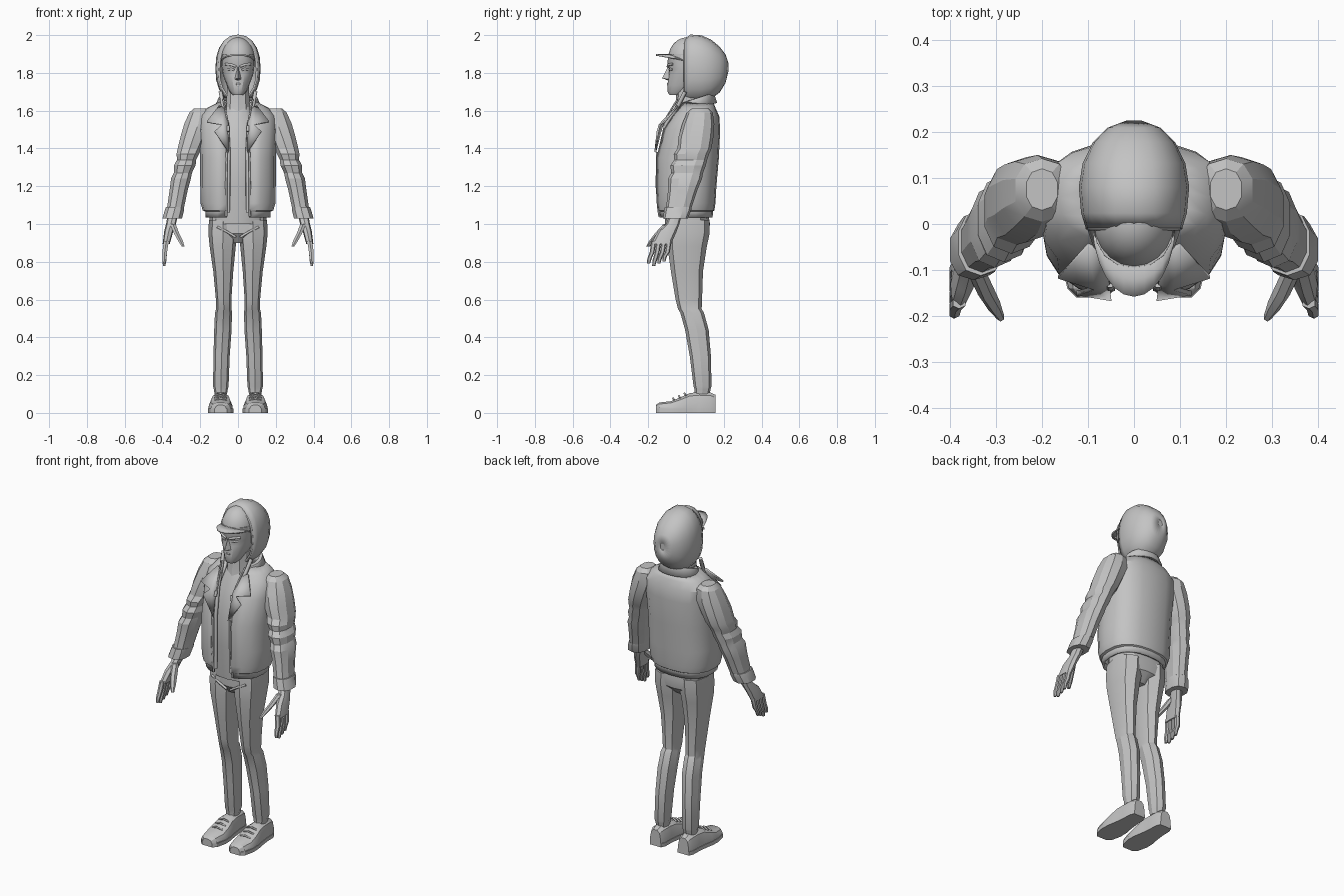
import bpy
import bmesh
from math import sin, cos, pi, asin, copysign, radians
from mathutils import Vector

default = bpy.data.objects.get("Cube")
if default:
    bpy.data.objects.remove(default, do_unlink=True)

grey = bpy.data.materials.new("plain grey")
grey.use_nodes = True
colour = (0.55, 0.55, 0.55, 1)
grey.diffuse_color = colour
grey.node_tree.nodes["Principled BSDF"].inputs["Base Color"].default_value = colour


def add_mesh(name, verts, faces, thickness=0, angle=28):
    """Make an object with outward normals, sharp creases and optional thickness."""
    bm = bmesh.new()
    made = [bm.verts.new(v) for v in verts]
    for face in faces:
        bm.faces.new([made[i] for i in face])
    bmesh.ops.recalc_face_normals(bm, faces=bm.faces)
    for face in bm.faces:
        face.smooth = True
    mesh = bpy.data.meshes.new(name)
    bm.to_mesh(mesh)
    bm.free()
    mesh.set_sharp_from_angle(angle=radians(angle))
    mesh.materials.append(grey)
    obj = bpy.data.objects.new(name, mesh)
    bpy.context.collection.objects.link(obj)
    if thickness:
        solid = obj.modifiers.new("thickness", 'SOLIDIFY')
        solid.thickness = thickness
        solid.offset = 0
    return obj


def loft(name, rings, closed=True, caps=True, thickness=0, angle=28):
    """Skin a list of equal-length point rings."""
    n = len(rings[0])
    verts = [p for ring in rings for p in ring]
    faces = []
    for r in range(len(rings) - 1):
        for i in range(n if closed else n - 1):
            j = (i + 1) % n
            faces.append((r * n + i, r * n + j, r * n + n + j, r * n + n + i))
    if closed and caps:
        faces.append(range(n))
        faces.append(range(len(verts) - n, len(verts)))
    return add_mesh(name, verts, faces, thickness, angle)


def bend(value, power):
    return copysign(abs(value) ** (2 / power), value)


def ring(row, n, power=2.3, side=1, gap=0):
    """Rounded level outline; row is height, centre x, half width, front y, back y."""
    z, cx, rx, front, back = row
    cy, ry = (front + back) / 2, (back - front) / 2
    if gap:
        start = asin(min(1, gap / rx) ** (power / 2))
        angles = [start + (2 * pi - 2 * start) * i / (n - 1) for i in range(n)]
    else:
        angles = [2 * pi * i / n for i in range(n)]
    return [Vector((side * (cx + rx * bend(sin(a), power)),
                    cy - ry * bend(cos(a), power), z)) for a in angles]


def stack(name, rows, n=12, power=2.3, side=1, angle=28):
    return loft(name, [ring(row, n, power, side) for row in rows], angle=angle)


def cord(name, points, radius, side=1):
    """Round cord through a few points."""
    curve = bpy.data.curves.new(name, 'CURVE')
    curve.dimensions = '3D'
    curve.bevel_depth = radius
    curve.bevel_resolution = 1
    curve.use_fill_caps = True
    line = curve.splines.new('POLY')
    line.points.add(len(points) - 1)
    for point, (x, y, z) in zip(line.points, points):
        point.co = (side * x, y, z, 1)
    curve.materials.append(grey)
    obj = bpy.data.objects.new(name, curve)
    bpy.context.collection.objects.link(obj)


# Head, neck and shirt
stack("head", [(1.683, 0, .028, -.088, -.02), (1.70, 0, .044, -.097, .03),
               (1.735, 0, .06, -.098, .08), (1.79, 0, .08, -.093, .1),
               (1.82, 0, .085, -.089, .1), (1.84, 0, .087, -.098, .1),
               (1.90, 0, .088, -.095, .1)], 16, 2.2)
stack("neck", [(1.56, 0, .075, -.07, .1), (1.62, 0, .066, -.055, .09),
               (1.73, 0, .06, -.05, .08)], 10)
stack("shirt", [(1.0, 0, .14, -.11, .11), (1.2, 0, .15, -.128, .12),
                (1.38, 0, .15, -.13, .13), (1.52, 0, .12, -.095, .13),
                (1.62, 0, .07, -.05, .1)], 14)
add_mesh("nose", [(0, -.094, 1.835), (0, -.127, 1.772), (0, -.09, 1.758),
                  (.019, -.088, 1.766), (-.019, -.088, 1.766)],
         [(0, 1, 3), (0, 4, 1), (1, 2, 3), (1, 4, 2)])
for lip, height, reach in (("upper_lip", 1.742, -.097), ("lower_lip", 1.731, -.095)):
    cord(lip, [(-.025, reach + .012, height - .003), (0, reach, height),
               (.025, reach + .012, height - .003)], .005)

# Cap with a curved bill
dome = [(1.872 + .116 * sin(t), 0, .09 * cos(t), .005 - .1 * cos(t), .005 + .1 * cos(t))
        for t in [pi * i / 15 for i in range(8)]]
stack("cap", dome, 20, 2, angle=40)
sweep = [i / 6 for i in range(-6, 7)]
bill = []
for reach, width in ((.07, .08), (.12, .086), (.158, .085)):
    bill.append([Vector((width * sin(t * pi / 2), -.01 - (reach - .01) * cos(t * pi / 2),
                         1.895 - .03 * t * t)) for t in sweep])
loft("cap_bill", bill, closed=False, thickness=.009)

# Hood, skinned from its front opening to its back
hood = []
for y, half, top, bottom in ((-.008, .1, 1.975, 1.66), (.025, .11, 1.998, 1.65),
                             (.08, .115, 1.994, 1.65), (.13, .107, 1.972, 1.665),
                             (.175, .085, 1.935, 1.70), (.205, .055, 1.895, 1.75),
                             (.22, .015, 1.85, 1.81)):
    outline = ring((y, 0, half, bottom, top), 20, 2.3)
    hood.append([Vector((p.x, y, p.y)) for p in outline])
back_face = loft("hood", hood, caps=False, thickness=.01, angle=50)
add_mesh("hood_back", hood[-1], [range(20)])
rim = [(p.x, p.y, p.z) for p in hood[0]]
cord("hood_rim", rim + rim[:1], .006)

# Jacket, open down the front
jacket_rows = [(1.035, 0, .165, -.14, .135), (1.07, 0, .168, -.145, .138),
               (1.075, 0, .182, -.15, .145), (1.11, 0, .192, -.153, .15),
               (1.2, 0, .194, -.155, .155), (1.35, 0, .194, -.155, .168),
               (1.5, 0, .2, -.115, .175), (1.57, 0, .195, -.07, .17),
               (1.61, 0, .16, -.035, .152), (1.64, 0, .1, -.025, .14)]
loft("jacket", [ring(row, 19, 2.5, gap=.062) for row in jacket_rows],
     closed=False, thickness=.012)
turn = [radians(35 + 290 * i / 14) for i in range(15)]
collar = []
for width, base, lift in ((.118, 1.6, .04), (.1, 1.635, .055), (.085, 1.64, .045)):
    collar.append([Vector((width * sin(a), .06 - width * .85 * cos(a),
                           base + lift * (1 - cos(a)) / 2)) for a in turn])
loft("collar", collar, closed=False, thickness=.01)

# Trousers waist
stack("trouser_waist", [(1.07, 0, .145, -.095, .115), (1.0, 0, .154, -.096, .127),
                        (.95, 0, .14, -.095, .12), (.9, 0, .05, -.06, .07)], 12, 2.6)

sleeve_rows = [(1.612, .2, .035, .03, .12), (1.59, .2, .06, .005, .142),
               (1.53, .21, .078, -.02, .15), (1.46, .235, .073, -.04, .145),
               (1.4, .255, .067, -.045, .135), (1.37, .266, .062, -.065, .122),
               (1.34, .272, .053, -.062, .112), (1.31, .282, .06, -.083, .105),
               (1.27, .292, .05, -.078, .09), (1.24, .302, .055, -.095, .085),
               (1.18, .314, .05, -.095, .06), (1.09, .33, .047, -.105, .03)]
cuff_rows = [(1.09, .333, .05, -.112, .03), (1.075, .336, .053, -.115, .028),
             (1.03, .348, .054, -.122, .01)]
leg_rows = [(1.02, .078, .076, -.095, .125), (.95, .08, .077, -.1, .125),
            (.88, .081, .069, -.098, .11), (.75, .078, .053, -.08, .09),
            (.6, .076, .041, -.055, .085), (.55, .075, .041, -.042, .083),
            (.53, .077, .045, -.03, .095), (.44, .08, .046, -.005, .12),
            (.3, .087, .043, .02, .132), (.14, .091, .041, .04, .135),
            (.125, .091, .037, .045, .13), (.1, .091, .033, .045, .125)]
shoe_rows = [(-.16, .03, .042), (-.14, .05, .055), (-.08, .064, .062),
             (-.03, .062, .082), (.02, .053, .105), (.07, .047, .11),
             (.13, .045, .108), (.157, .034, .095)]

for label, s in (("left", 1), ("right", -1)):
    # Sleeve and cuff
    stack(label + "_sleeve", sleeve_rows, 10, 2.3, s, 22)
    stack(label + "_cuff", cuff_rows, 10, 2.4, s)

    # Hand
    stack(label + "_palm", [(1.06, .342, .028, -.08, -.02), (1.0, .355, .026, -.105, -.035),
                            (.96, .367, .024, -.15, -.05), (.895, .38, .019, -.185, -.078)],
          8, 2.6, s)
    for f, finger in enumerate(("index", "middle", "ring", "little")):
        y = -.17 + .027 * f
        tip = .79 + .012 * abs(f - 1)
        stack(label + "_" + finger + "_finger",
              [(.91, .38, .015, y - .014, y + .013), (.85, .388, .014, y - .022, y + .003),
               (tip + .015, .39, .012, y - .035, y - .012),
               (tip - .012, .391, .007, y - .036, y - .02)], 6, 2.4, s)
    stack(label + "_thumb", [(1.0, .345, .017, -.12, -.075), (.95, .325, .016, -.165, -.115),
                             (.91, .304, .014, -.195, -.16), (.88, .29, .008, -.212, -.192)],
          6, 2.3, s)

    # Trouser leg
    stack(label + "_trouser_leg", leg_rows, 8, 2.4, s)

    # Shoe: upper, sole and laces
    upper, sole = [], []
    for y, w, h in shoe_rows:
        cx = .092
        shape = [(-w, .012), (w, .012), (w, h * .5), (w * .8, h * .85), (w * .35, h),
                 (-w * .35, h), (-w * .8, h * .85), (-w, h * .5)]
        upper.append([Vector((s * (cx + x), y, z)) for x, z in shape])
        w += .003
        sole.append([Vector((s * (cx + x), y, z))
                     for x, z in ((-w, 0), (w, 0), (w, .022), (-w, .022))])
    loft(label + "_shoe", upper)
    loft(label + "_sole", sole)
    for k in range(3):
        y, z = -.06 + .03 * k, .072 + .013 * k
        cord(label + "_lace_" + str(k + 1),
             [(.06, y, z - .006), (.092, y - .008, z + .005), (.124, y, z - .006)], .005, s)

    # Lapel and collar point folded over the chest
    add_mesh(label + "_lapel",
             [(s * x, y, z) for x, y, z in ((.05, -.163, 1.38), (.125, -.15, 1.49),
                                           (.085, -.14, 1.525), (.055, -.125, 1.53),
                                           (.165, -.115, 1.54), (.1, -.045, 1.625),
                                           (.065, -.06, 1.61))],
             [(0, 1, 2), (0, 2, 3), (2, 4, 5), (2, 5, 6), (2, 6, 3)], .01)

    # Hood front edge, drawstring and jacket zip
    cord(label + "_hood_front", [(.092, -.005, 1.7), (.08, -.04, 1.63), (.058, -.105, 1.53),
                                 (.05, -.138, 1.38), (.052, -.135, 1.06)], .011, s)
    cord(label + "_drawstring", [(.078, -.045, 1.66), (.06, -.1, 1.57),
                                 (.052, -.13, 1.51)], .005, s)
    cord(label + "_drawstring_end", [(.052, -.13, 1.52), (.052, -.138, 1.49)], .009, s)
    cord(label + "_zip", [(.06, -.153, 1.38), (.062, -.155, 1.2), (.062, -.142, 1.04)], .006, s)

    # Brow, eye and trouser fold
    cord(label + "_brow", [(.01, -.096, 1.833), (.035, -.094, 1.843), (.066, -.07, 1.846)],
         .007, s)
    cord(label + "_eye", [(.02, -.086, 1.816), (.035, -.083, 1.82), (.052, -.071, 1.818)],
         .006, s)
    cord(label + "_hip_fold", [(.012, -.09, .93), (.06, -.096, .96), (.11, -.085, .985)],
         .007, s)
